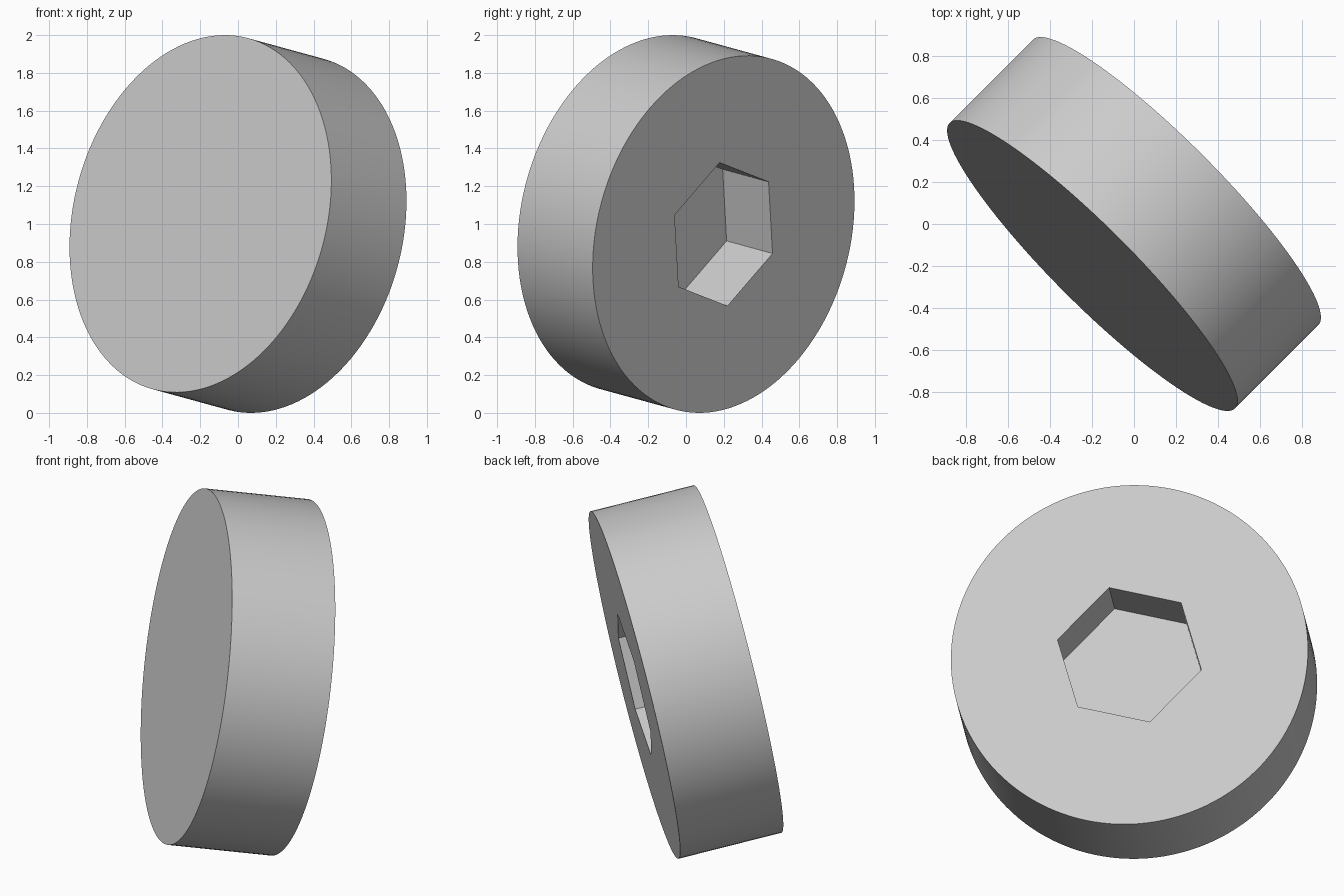
import bpy, bmesh, math
from mathutils import Vector, Matrix

old = bpy.data.objects.get("Cube")
if old:
    bpy.data.objects.remove(old, do_unlink=True)

RADIUS, THICKNESS = 0.963, 0.573
HEX_RADIUS, HEX_DEPTH = 0.4, 0.35
SEGMENTS = 128

grey = bpy.data.materials.new("light grey")
grey.use_nodes = True
grey.diffuse_color = (0.6, 0.6, 0.6, 1)
grey.node_tree.nodes["Principled BSDF"].inputs["Base Color"].default_value = (0.6, 0.6, 0.6, 1)

bm = bmesh.new()


def ring(sides, radius, z):
    """Closed loop of vertices and its edges."""
    verts = [bm.verts.new((radius * math.cos(math.tau * i / sides),
                           radius * math.sin(math.tau * i / sides), z))
             for i in range(sides)]
    return verts, [bm.edges.new((verts[i - 1], verts[i])) for i in range(sides)]


def wall(a, b):
    """Quads joining two matching loops."""
    for i in range(len(a)):
        bm.faces.new((a[i - 1], a[i], b[i], b[i - 1]))


# Round body
top = THICKNESS / 2
base, _ = ring(SEGMENTS, RADIUS, -top)
rim, rim_edges = ring(SEGMENTS, RADIUS, top)
wall(base, rim)
bm.faces.new(base)

# Hexagonal socket
mouth, mouth_edges = ring(6, HEX_RADIUS, top)
floor, _ = ring(6, HEX_RADIUS, top - HEX_DEPTH)
wall(mouth, floor)
bm.faces.new(floor)

# Flat face around the socket
bmesh.ops.triangle_fill(bm, edges=rim_edges + mouth_edges, use_beauty=True)
bmesh.ops.recalc_face_normals(bm, faces=bm.faces)

mesh = bpy.data.meshes.new("socket_disc")
bm.to_mesh(mesh)
bm.free()
mesh.materials.append(grey)
disc = bpy.data.objects.new("socket_disc", mesh)
bpy.context.collection.objects.link(disc)

# Tilt the disc so its axis points back, left and slightly down
axis = Vector((0.694, 0.694, -0.19)).normalized()
corner = Vector((-0.288, 0.26, -0.102))
corner = (corner - axis * corner.dot(axis)).normalized()
side = axis.cross(corner)
disc.matrix_world = Matrix.Translation((0, 0, 1)) @ Matrix((corner, side, axis)).transposed().to_4x4()

bpy.ops.object.select_all(action='DESELECT')
disc.select_set(True)
bpy.context.view_layer.objects.active = disc
bpy.ops.object.shade_smooth_by_angle(angle=math.radians(30))
